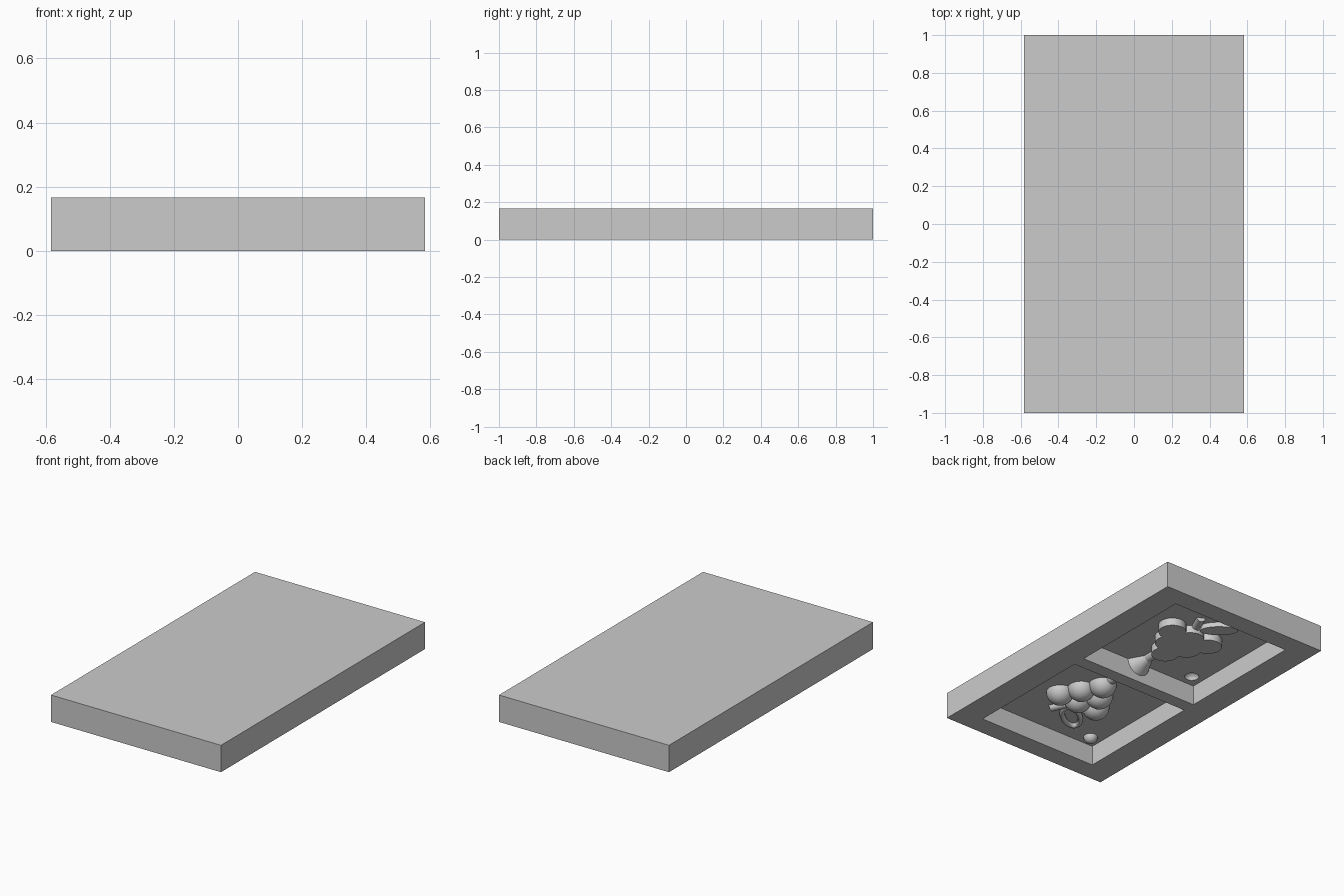
import bpy, bmesh, math
from mathutils import Matrix, Vector

old = bpy.data.objects.get("Cube")
if old:
    bpy.data.objects.remove(old, do_unlink=True)

FLOOR = 0.125            # height of the pocket floors
TOP = 1 / 6
POCKET = 5 / 6
DOWN = Matrix.Rotation(math.pi, 4, 'X')

grey = bpy.data.materials.new("plain grey")
grey.use_nodes = True
colour = (0.6, 0.6, 0.6, 1)
grey.diffuse_color = colour
grey.node_tree.nodes["Principled BSDF"].inputs["Base Color"].default_value = colour


def finish(bm, name, trim=True, smooth=True):
    """Trim everything behind the pocket floor and make an object."""
    if trim:
        geom = bm.verts[:] + bm.edges[:] + bm.faces[:]
        bmesh.ops.bisect_plane(bm, geom=geom, plane_co=(0, 0, FLOOR),
                               plane_no=(0, 0, 1), clear_outer=True)
    bmesh.ops.recalc_face_normals(bm, faces=bm.faces[:])
    mesh = bpy.data.meshes.new(name)
    bm.to_mesh(mesh)
    bm.free()
    obj = bpy.data.objects.new(name, mesh)
    bpy.context.collection.objects.link(obj)
    mesh.materials.append(grey)
    bpy.ops.object.select_all(action='DESELECT')
    obj.select_set(True)
    bpy.context.view_layer.objects.active = obj
    if smooth:
        bpy.ops.object.shade_smooth_by_angle(angle=math.radians(35))
    return obj


def box(name, centre, size):
    bm = bmesh.new()
    bmesh.ops.create_cube(bm, size=1, matrix=Matrix.Translation(centre) @ Matrix.Diagonal((*size, 1)))
    return finish(bm, name, False, False)


def ball(name, x, y, r, depth=None, trim=True):
    bm = bmesh.new()
    squash = Matrix.Diagonal((r, r, depth or r, 1))
    bmesh.ops.create_uvsphere(bm, u_segments=32, v_segments=16, radius=1,
                              matrix=Matrix.Translation((x, y, FLOOR)) @ squash)
    return finish(bm, name, trim)


def rod(name, start, end, r1, r2):
    """Tapered round bar lying on the floor, halved by it."""
    a, b = Vector((*start, FLOOR)), Vector((*end, FLOOR))
    turn = (b - a).to_track_quat('Z', 'Y').to_matrix().to_4x4()
    bm = bmesh.new()
    bmesh.ops.create_cone(bm, cap_ends=True, segments=32, radius1=r1, radius2=r2,
                          depth=(b - a).length, matrix=Matrix.Translation((a + b) / 2) @ turn)
    return finish(bm, name)


def plate(name, points, height):
    """Flat outline raised from the floor."""
    bm = bmesh.new()
    face = bm.faces.new([bm.verts.new((x, y, FLOOR)) for x, y in points])
    out = bmesh.ops.extrude_face_region(bm, geom=[face])
    verts = [g for g in out["geom"] if isinstance(g, bmesh.types.BMVert)]
    bmesh.ops.translate(bm, verts=verts, vec=(0, 0, -height))
    return finish(bm, name, False)


def cut(body, cutter):
    mod = body.modifiers.new("cut", 'BOOLEAN')
    mod.operation = 'DIFFERENCE'
    mod.solver = 'EXACT'
    mod.object = cutter
    bpy.ops.object.select_all(action='DESELECT')
    body.select_set(True)
    bpy.context.view_layer.objects.active = body
    bpy.ops.object.modifier_apply(modifier=mod.name)
    bpy.data.objects.remove(cutter, do_unlink=True)


def leaf_point(t, side):
    """Point on the leaf outline, t running round it."""
    axis = Vector((-0.17, -side * -0.14))
    across = Vector((-axis.y, axis.x)).normalized()
    p = Vector((0, side * 0.6)) + axis * (0.5 - 0.5 * math.cos(t))
    return p + across * 0.05 * math.sin(t)


# Block with two square pockets open underneath
body = box("mould_block", (0, 0, TOP / 2), (7 / 6, 2, TOP))
for side in (-1, 1):
    cut(body, box("pocket_cutter", (0, side * 0.4583, FLOOR - 0.1), (POCKET, POCKET, 0.2)))

# Alignment keys: domes in the front pocket, sockets in the back one
for sx in (-1, 1):
    for sy in (-1, 1):
        x, y = sx * 0.339, sy * 0.339
        ball("key_dome", x, y - 0.4583, 0.042)
        cut(body, ball("socket_cutter", x, y + 0.4583, 0.042, 0.035, trim=False))

# Fruit bunch, three rows widening away from the pouring funnel
grapes = [((i - row / 2) * 0.135, 0.283 + row * 0.113) for row in range(3) for i in range(row + 1)]
for x, y in grapes:
    ball("round_fruit", x, -y, 0.081)
    bm = bmesh.new()
    bmesh.ops.create_cone(bm, cap_ends=True, segments=32, radius1=0.081, radius2=0.081,
                          depth=0.048, matrix=Matrix.Translation((x, y, FLOOR - 0.024)))
    finish(bm, "flat_fruit")

for side in (-1, 1):
    # Pouring funnel and channel
    rod("funnel", (0, side * 0.042), (0, side * 0.13), 0.08, 0.03)
    rod("channel", (0, side * 0.12), (0, side * 0.25), 0.03, 0.03)
    # Bent stem
    rod("stem", (0, side * 0.54), (0.03, side * 0.62), 0.028, 0.026)
    rod("stem_end", (0.025, side * 0.60), (0.06, side * 0.68), 0.026, 0.026)

# Flat leaf in the back pocket
outline = [leaf_point(k * math.tau / 32, 1) for k in range(32)]
plate("flat_leaf", outline, 0.03)

# Leaf rim in the front pocket
curve = bpy.data.curves.new("leaf_rim", 'CURVE')
curve.dimensions = '3D'
curve.bevel_depth = 0.016
curve.bevel_resolution = 3
spline = curve.splines.new('POLY')
spline.points.add(31)
for k, p in enumerate(spline.points):
    p.co = (*leaf_point(k * math.tau / 32, -1), FLOOR - 0.012, 1)
spline.use_cyclic_u = True
curve.materials.append(grey)
bpy.context.collection.objects.link(bpy.data.objects.new("leaf_rim", curve))
